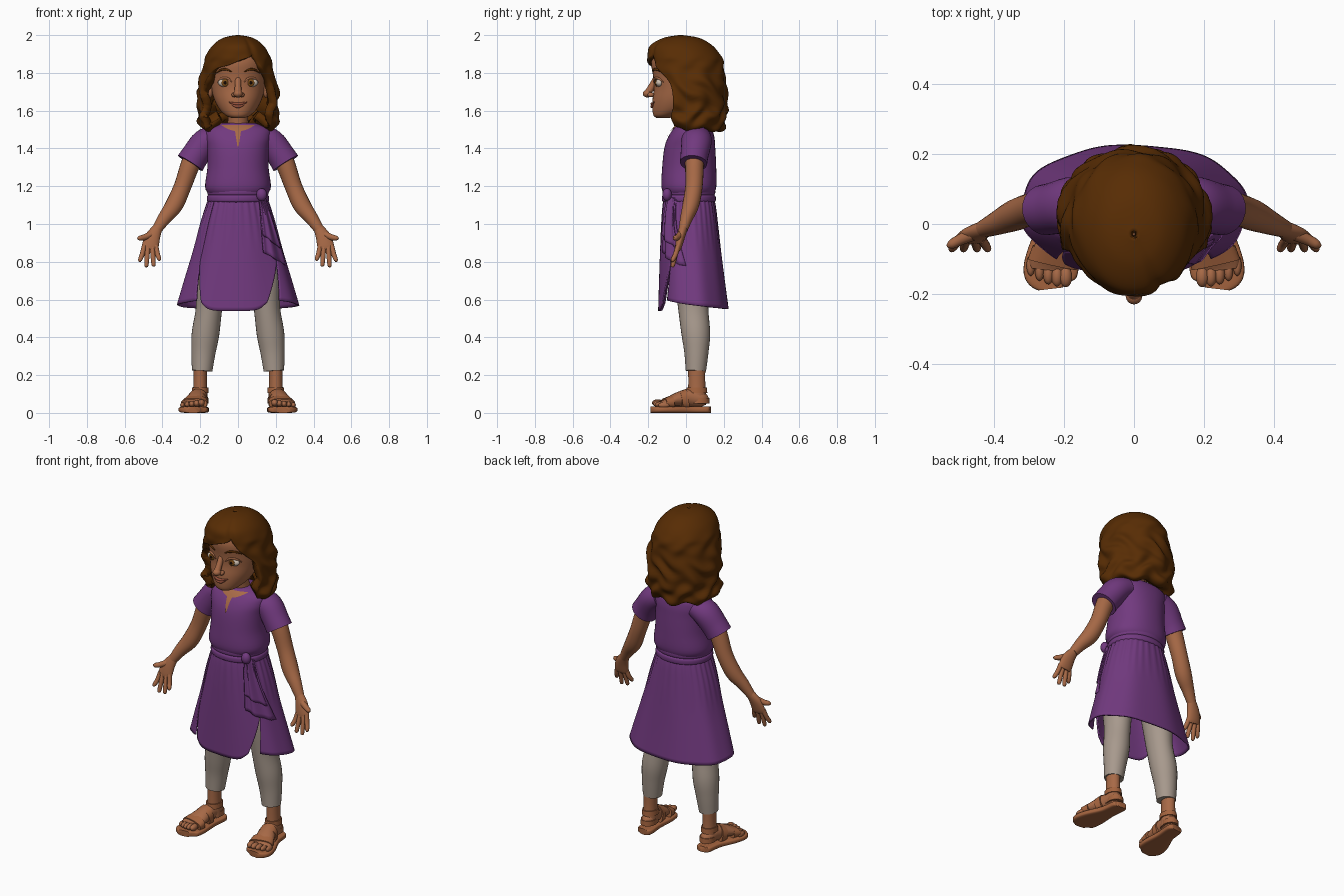
import bpy, bmesh
from math import sin, cos, pi, exp, sqrt
from mathutils import Vector

cube = bpy.data.objects.get("Cube")
if cube:
    bpy.data.objects.remove(cube)


def material(name, r, g, b):
    m = bpy.data.materials.new(name)
    m.use_nodes = True
    col = [(c / 255) ** 2.2 for c in (r, g, b)] + [1]
    m.diffuse_color = col
    m.node_tree.nodes["Principled BSDF"].inputs["Base Color"].default_value = col
    return m


SKIN = material("warm skin", 166, 105, 72)
HAIR = material("brown hair", 88, 48, 12)
CLOTH = material("purple cloth", 113, 60, 126)
LEGGING = material("grey leggings", 166, 152, 140)
SANDAL = material("tan leather", 162, 99, 64)
WHITE = material("eye white", 205, 190, 175)
IRIS = material("amber iris", 125, 80, 30)
DARK = material("dark pupil", 25, 15, 10)
LIP = material("lips", 150, 82, 62)


def finish(name, bm, mat, thick=0):
    bmesh.ops.remove_doubles(bm, verts=bm.verts, dist=.0004)
    bmesh.ops.recalc_face_normals(bm, faces=bm.faces)
    for f in bm.faces:
        f.smooth = True
    for e in bm.edges:
        e.smooth = e.calc_face_angle(0) < .9
    me = bpy.data.meshes.new(name)
    bm.to_mesh(me)
    bm.free()
    me.materials.append(mat)
    ob = bpy.data.objects.new(name, me)
    bpy.context.collection.objects.link(ob)
    if thick:
        mod = ob.modifiers.new("thickness", "SOLIDIFY")
        mod.thickness, mod.offset = thick, -1
    return ob


def spline(rows, k=5):
    """Catmull-Rom interpolation of equal-length tuples."""
    out = []
    for i in range(len(rows) - 1):
        a, b, c, d = (rows[min(max(j, 0), len(rows) - 1)] for j in range(i - 1, i + 3))
        for s in range(k):
            t = s / k
            out.append([q + t / 2 * (r - p + t * (2 * p - 5 * q + 4 * r - w + t * (3 * (q - r) + w - p)))
                        for p, q, r, w in zip(a, b, c, d)])
    return out + [list(rows[-1])]


def bridge(bm, rings, closed):
    for a, b in zip(rings, rings[1:]):
        for i in range(len(a) if closed else len(a) - 1):
            j = (i + 1) % len(a)
            bm.faces.new((a[i], a[j], b[j], b[i]))


def power(v, p):
    return abs(v) ** p * (1 if v > 0 else -1)


def tube(name, rows, mat, n=24, p=1, flat=False, k=5):
    """Capped loft through rows of x, y, z and two radii."""
    rows = spline(rows, k)
    pts = [Vector(r[:3]) for r in rows]
    whole = (pts[-1] - pts[0]).normalized()
    ref = Vector((0, 1, 0)) if abs(whole.x) > .8 else Vector((1, 0, 0))
    bm, rings = bmesh.new(), []
    for i, r in enumerate(rows):
        d = (pts[min(i + 1, len(pts) - 1)] - pts[max(i - 1, 0)]).normalized()
        if flat:
            d = Vector((0, 0, 1))
        u = (ref - d * ref.dot(d)).normalized()
        v = d.cross(u)
        rings.append([bm.verts.new(pts[i] + u * max(r[3], .001) * power(cos(a), p)
                                   + v * max(r[4], .001) * power(sin(a), p))
                      for a in (2 * pi * j / n for j in range(n))])
    bridge(bm, rings, True)
    bm.faces.new(rings[0])
    bm.faces.new(rings[-1])
    return finish(name, bm, mat)


def sheet(name, fn, nu, nv, mat, thick=0):
    bm = bmesh.new()
    bridge(bm, [[bm.verts.new(fn(i / nu, j / nv)) for i in range(nu + 1)] for j in range(nv + 1)], False)
    return finish(name, bm, mat, thick)


def ball(name, loc, size, mat):
    bm = bmesh.new()
    bmesh.ops.create_uvsphere(bm, u_segments=20, v_segments=12, radius=1)
    bmesh.ops.scale(bm, vec=size, verts=bm.verts)
    bmesh.ops.translate(bm, vec=loc, verts=bm.verts)
    return finish(name, bm, mat)


def body(rows):
    """Rows of height, half width, front y, back y become loft rows."""
    return [(0, (f + b) / 2, z, w, (b - f) / 2) for z, w, f, b in rows]


def section(rows, z):
    """Section of a body at height z."""
    r = sorted(spline(rows, 8), key=lambda q: q[2])
    for a, b in zip(r, r[1:]):
        if a[2] <= z <= b[2]:
            t = (z - a[2]) / max(b[2] - a[2], 1e-6)
            return [m + (n - m) * t for m, n in zip(a, b)]
    return r[0] if z < r[0][2] else r[-1]


def front_y(rows, x, z):
    s = section(rows, z)
    return s[1] - s[4] * sqrt(max(0, 1 - (x / s[3]) ** 2))


# Head and face
head = body([(1.56, .03, -.155, -.09), (1.575, .065, -.172, -.04), (1.61, .1, -.178, .05),
             (1.66, .126, -.177, .1), (1.72, .142, -.17, .13), (1.78, .148, -.174, .14),
             (1.86, .145, -.183, .14), (1.92, .11, -.15, .11), (1.95, .04, -.06, .06)])
tube("head", head, SKIN, 40, flat=True)
tube("neck", [(0, .03, 1.47, .075, .07), (0, .015, 1.54, .055, .055), (0, 0, 1.64, .055, .055)], SKIN)
tube("nose_bridge", [(0, -.155, 1.78, .016, .014), (0, -.18, 1.73, .017, .018),
                     (0, -.205, 1.69, .02, .018)], SKIN)
ball("nose_tip", (0, -.203, 1.69), (.024, .026, .02), SKIN)


def face_line(name, pts, r, mat):
    tube(name, [(x, front_y(head, x, z) - .002, z, r * e, r * e)
                for (x, z), e in zip(pts, (.4, 1, 1, .4))], mat, 10)


face_line("upper_lip", [(-.048, 1.645), (-.015, 1.637), (.015, 1.637), (.048, 1.645)], .007, LIP)
face_line("lower_lip", [(-.035, 1.635), (-.012, 1.624), (.012, 1.624), (.035, 1.635)], .008, LIP)
for s, side in ((1, "left"), (-1, "right")):
    ball(side + "_nostril", (s * .02, -.186, 1.684), (.014, .018, .013), SKIN)
    ball(side + "_ear", (s * .148, -.03, 1.71), (.016, .026, .042), SKIN)
    ball(side + "_eye", (s * .07, -.14, 1.748), (.036, .021, .023), WHITE)
    ball(side + "_iris", (s * .068, -.157, 1.748), (.019, .007, .02), IRIS)
    ball(side + "_pupil", (s * .068, -.161, 1.748), (.009, .005, .01), DARK)
    face_line(side + "_eyelid", [(s * .033, 1.75), (s * .055, 1.771), (s * .088, 1.77), (s * .11, 1.75)],
              .006, SKIN)
    face_line(side + "_brow", [(s * .033, 1.805), (s * .06, 1.818), (s * .09, 1.816), (s * .115, 1.8)],
              .006, HAIR)

# Wavy hair: height, half width, front, back, right and left edge of the face opening
hair = spline([(2, .01, -.04, -.02, .5, .5), (1.985, .08, -.12, .07, .5, .5),
               (1.945, .135, -.19, .14, .5, .5), (1.89, .17, -.205, .185, .45, .5),
               (1.85, .18, -.205, .2, -.2, .65), (1.8, .19, -.2, .205, -.8, .85),
               (1.72, .212, -.19, .212, -1.12, 1.1), (1.62, .208, -.19, .215, -1.2, 1.18),
               (1.55, .212, -.18, .21, -1.1, 1.05), (1.505, .19, -.15, .195, -1.15, 1.1),
               (1.505, .15, -.11, .15, -1.2, 1.2), (1.55, .09, -.06, .1, -1.2, 1.2)], 6)


def hair_point(u, v):
    z, w, f, b, lo, hi = hair[round(v * (len(hair) - 1))]
    t = hi + (2 * pi + min(lo, hi) - hi) * u
    low = min(1, max(0, (1.93 - z) / .25))
    r = 1 + .045 * low * sin(9 * t + 3 * sin(z * 22)) + .02 * low * sin(z * 75 + 4 * t)
    part = min(abs(t - .5), abs(t - .5 - 2 * pi))
    r -= .06 * (1 - low) * exp(-(part / .12) ** 2)
    return w * r * sin(t), (f + b) / 2 - (b - f) / 2 * r * cos(t), z + .012 * low * sin(7 * t)


sheet("hair", hair_point, 110, len(hair) - 1, HAIR, .045)

# Tunic top, neckline and sash belt
torso = body([(1.15, .148, -.11, .14), (1.195, .174, -.13, .16), (1.3, .162, -.126, .16),
              (1.4, .165, -.115, .155), (1.46, .175, -.095, .15), (1.505, .165, -.065, .135),
              (1.535, .09, -.035, .1)])
tube("tunic_top", torso, CLOTH, 48, .9, True)


def neckline(u, v):
    z = 1.41 + .115 * v
    w = .003 + .018 * v + .07 * max(0, (v - .72) / .28) ** .6
    x = w * (2 * u - 1)
    return x, front_y(torso, x, z) - .007, z


sheet("neck_opening", neckline, 10, 24, SKIN)
for name, low, grow in (("belt_lower", 1.115, .006), ("belt_upper", 1.15, .003)):
    tube(name, body([(low + dz, .155 + g + grow, -.118 - g - grow, .148 + g + grow)
                     for dz, g in ((0, -.006), (.008, .003), (.03, .003), (.04, -.006))]), CLOTH, 48, .95, True)
ball("sash_knot", (.125, -.1, 1.155), (.028, .025, .034), CLOTH)

# Skirt panels with side slits
skirt = body([(.53, .335, -.147, .228), (.7, .285, -.142, .205), (.85, .24, -.137, .186),
              (1, .2, -.13, .168), (1.1, .168, -.122, .155), (1.16, .146, -.11, .14)])


def skirt_point(t, z):
    s = section(skirt, z)
    waist = max(0, (z - .85) / .3)
    r = 1 + .02 * waist * sin(30 * t) + .012 * (1 - waist) * sin(8 * t)
    return s[3] * r * power(sin(t), .92), s[1] - s[4] * r * power(cos(t), .92), z


def slit(z, edge):
    return .9 + (edge - .9) * min(1, max(0, (.8 - z) / .23))


def front_panel(u, v):
    c = abs(2 * u - 1)
    z = 1.15 + (.54 + .045 * c ** 5 - 1.15) * v
    lo, hi = -slit(z, .6), slit(z, .45)
    return skirt_point(lo + (hi - lo) * u, z)


def back_panel(u, v):
    z = 1.15 + (.595 - .045 * sin(pi * u) - 1.15) * v
    e = slit(z, .72)
    return skirt_point(e + (2 * pi - 2 * e) * u, z)


sheet("skirt_front", front_panel, 44, 30, CLOTH, .008)
sheet("skirt_back", back_panel, 90, 30, CLOTH, .008)

# Hanging sash ends
for name, drop, spread, out in (("sash_tail_long", .36, .095, .0), ("sash_tail_short", .27, .065, .012)):
    def tail(u, v, drop=drop, spread=spread, out=out):
        x = .118 + .02 * v + (.028 + spread * v) * u
        z = 1.14 - v * (drop - .07 * (1 - u))
        return x, front_y(skirt, x, z) - .02 - out + .008 * sin(u * 11), z
    sheet(name, tail, 14, 14, CLOTH, .008)

for s, side in ((1, "left"), (-1, "right")):
    def limb(part, rows, mat, n=20, p=1, k=5):
        tube(side + "_" + part, [(s * r[0], *r[1:]) for r in rows], mat, n, p, k=k)

    # Sleeve, arm and hand
    limb("sleeve", [(.12, .055, 1.455, .065, .08), (.175, .055, 1.43, .074, .08),
                    (.225, .045, 1.365, .074, .074), (.253, .04, 1.322, .077, .072)], CLOTH, 28)
    limb("arm", [(.2, .05, 1.42, .055, .055), (.25, .045, 1.32, .051, .05), (.293, .042, 1.2, .046, .046),
                 (.338, .025, 1.1, .047, .044), (.39, .002, 1.03, .036, .033), (.43, -.015, .97, .027, .024)], SKIN)
    limb("palm", [(.425, -.013, .98, .026, .023), (.452, -.028, .93, .04, .022),
                  (.465, -.04, .88, .044, .018), (.468, -.044, .86, .038, .012)], SKIN)
    for i, (base, tip, low) in enumerate([(.435, .417, .805), (.455, .447, .775), (.476, .485, .772),
                                          (.496, .518, .8)]):
        limb("finger_%d" % (i + 1), [(base, -.042, .885, .013, .013), ((base + tip) / 2, -.055, .84, .013, .013),
                                     (tip, -.07, low + .01, .011, .011), (tip, -.073, low, .004, .004)], SKIN, 12)
    limb("thumb", [(.46, -.03, .945, .018, .018), (.495, -.045, .93, .016, .016),
                   (.52, -.058, .925, .013, .013), (.532, -.064, .925, .004, .004)], SKIN, 12)

    # Leg
    limb("legging", [(.1, .03, .95, .085, .1), (.14, .03, .75, .085, .095), (.153, .038, .56, .07, .08),
                     (.172, .052, .42, .073, .076), (.183, .055, .32, .064, .064),
                     (.19, .052, .222, .054, .054)], LEGGING, 28)
    limb("ankle", [(.2, .057, .26, .036, .046), (.2, .057, .16, .036, .045), (.2, .06, .05, .042, .05)], SKIN)

    # Foot and toes
    limb("foot", [(.2, .112, .06, .02, .02), (.2, .085, .07, .038, .04), (.208, .02, .08, .042, .048),
                  (.222, -.05, .07, .054, .036), (.237, -.11, .052, .062, .02), (.24, -.13, .048, .058, .014)], SKIN)
    for i in range(5):
        ball("%s_toe_%d" % (side, i + 1), (s * (.194 + .025 * i), -.15 + .002 * i * i, .053 - .003 * i),
             (.018 - .0015 * i, .03, .019 - .001 * i), SKIN)

    # Sandal
    limb("sole", [(.2, .13, .017, .025, .017), (.2, .11, .017, .046, .017), (.21, .02, .017, .05, .017),
                  (.228, -.08, .017, .074, .017), (.24, -.15, .017, .074, .017),
                  (.238, -.185, .017, .035, .017)], SANDAL, 28, .5)
    limb("toe_strap", [(.233, -.115, .05, .071, .027), (.224, -.075, .055, .066, .038)], SANDAL, 24, .8, 2)
    limb("instep_strap", [(.218, -.03, .065, .056, .046), (.211, .005, .07, .051, .057)], SANDAL, 24, .85, 2)
    limb("ankle_strap", [(.2, .057, .105, .045, .056), (.2, .057, .135, .043, .053)], SANDAL, 24, 1, 2)
    limb("heel_strap", [(.2, .075, .05, .044, .05), (.2, .075, .08, .043, .048)], SANDAL, 24, 1, 2)
